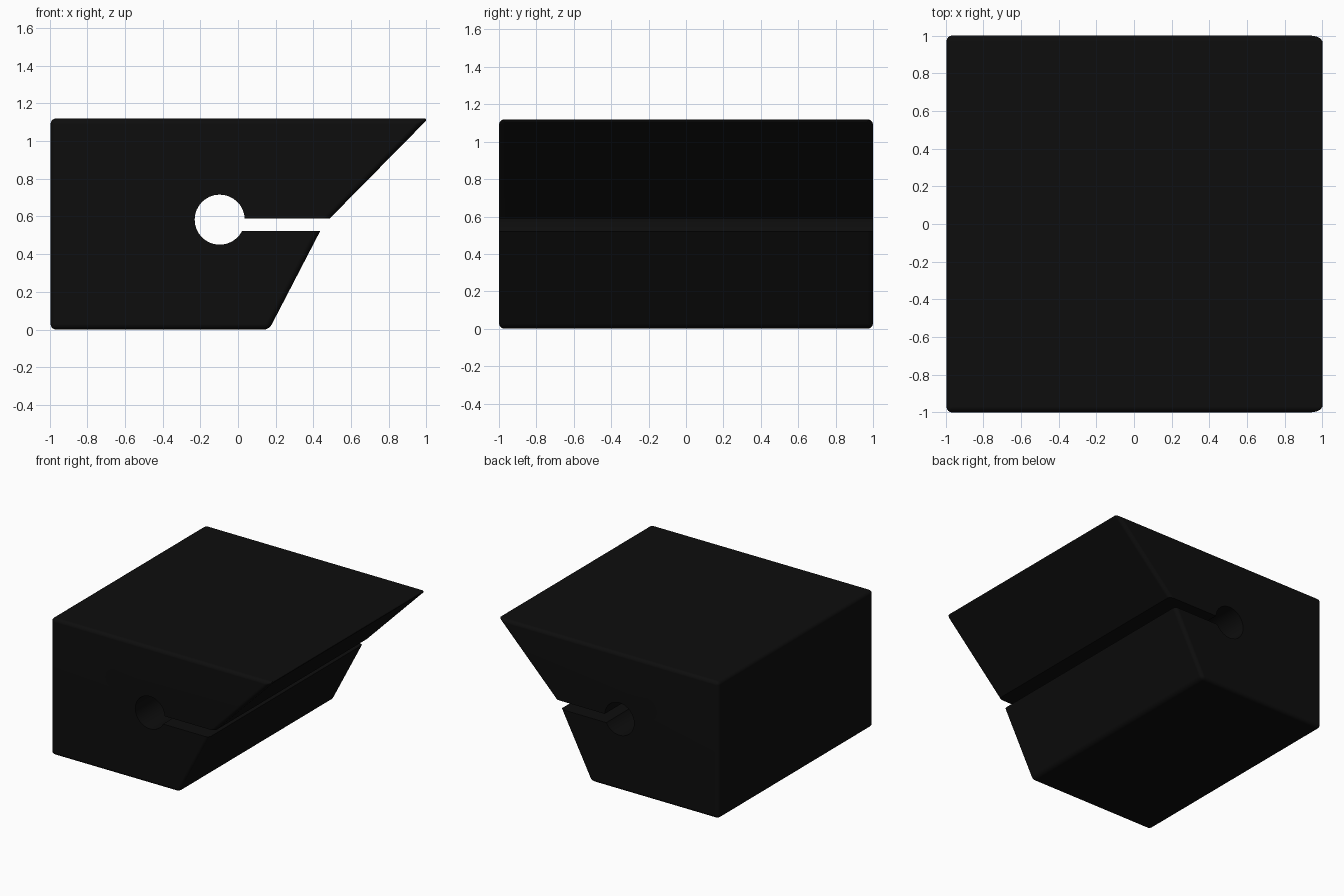
import bpy, bmesh
from math import asin, cos, sin, pi

if "Cube" in bpy.data.objects:
    bpy.data.objects.remove(bpy.data.objects["Cube"])


def prism(name, profile, half_depth):
    """Extrude an x-z outline along y."""
    bm = bmesh.new()
    face = bm.faces.new([bm.verts.new((x, -half_depth, z)) for x, z in profile])
    ext = bmesh.ops.extrude_face_region(bm, geom=[face])
    moved = [v for v in ext["geom"] if isinstance(v, bmesh.types.BMVert)]
    bmesh.ops.translate(bm, verts=moved, vec=(0, 2 * half_depth, 0))
    bmesh.ops.recalc_face_normals(bm, faces=bm.faces[:])
    mesh = bpy.data.meshes.new(name)
    bm.to_mesh(mesh)
    bm.free()
    obj = bpy.data.objects.new(name, mesh)
    bpy.context.collection.objects.link(obj)
    return obj


# Block body with a slanted, kinked right side
KINK = (0.453, 0.555)
body = prism("block_body", [(-0.995, 0), (0.165, 0), KINK, (1.01, 1.12), (-0.995, 1.12)], 1.0)

# Rounded outer edges, leaving the kink sharp
bm = bmesh.new()
bm.from_mesh(body.data)
edges = [e for e in bm.edges
         if not all(abs(v.co.x - KINK[0]) < 1e-4 for v in e.verts)]
bmesh.ops.bevel(bm, geom=edges, offset=0.03, offset_type='OFFSET', segments=4,
                profile=0.5, affect='EDGES', clamp_overlap=True)
bm.to_mesh(body.data)
bm.free()

# Keyhole cutter: round hole opening into a flat slot
cx, cz, r = -0.097, 0.583, 0.133
low, high = 0.522, 0.59
start = asin((high - cz) / r)
end = 2 * pi + asin((low - cz) / r)
steps = 30
keyhole = [(cx + r * cos(start + (end - start) * i / steps),
            cz + r * sin(start + (end - start) * i / steps)) for i in range(steps + 1)]
cutter = prism("keyhole_cutter", keyhole + [(0.8, low), (0.8, high)], 1.2)
cutter.hide_render = True

cut = body.modifiers.new("keyhole", 'BOOLEAN')
cut.operation = 'DIFFERENCE'
cut.solver = 'EXACT'
cut.object = cutter

bpy.ops.object.select_all(action='DESELECT')
bpy.context.view_layer.objects.active = body
body.select_set(True)
bpy.ops.object.modifier_apply(modifier="keyhole")
bpy.data.objects.remove(cutter, do_unlink=True)

# Smooth roundings, crisp flat sides
bpy.ops.object.shade_smooth_by_angle(angle=pi / 6)
weighted = body.modifiers.new("weighted_normals", 'WEIGHTED_NORMAL')
weighted.keep_sharp = True

# Black finish
black = bpy.data.materials.new("black")
black.diffuse_color = (0.004, 0.004, 0.004, 1)
black.use_nodes = True
black.node_tree.nodes["Principled BSDF"].inputs["Base Color"].default_value = black.diffuse_color
body.data.materials.clear()
body.data.materials.append(black)
